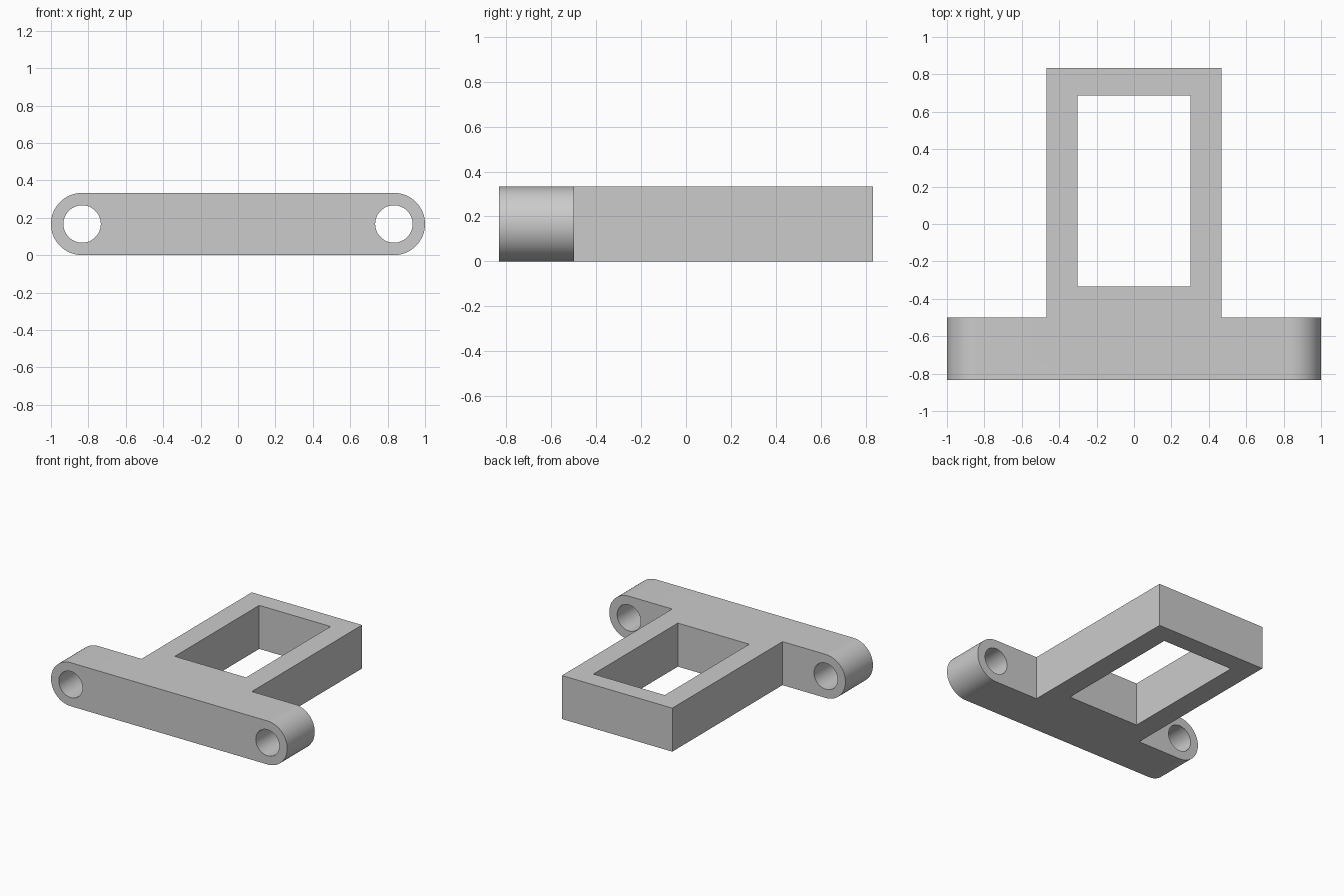
import bpy, bmesh, math
from mathutils import Vector

if "Cube" in bpy.data.objects:
    bpy.data.objects.remove(bpy.data.objects["Cube"], do_unlink=True)

HEIGHT = 0.333
RADIUS = HEIGHT / 2
END_X = 1 - RADIUS
FRONT, BAR_BACK, BACK = -0.833, -0.5, 0.833

grey = bpy.data.materials.new("plain_grey")
grey.use_nodes = True
colour = (0.6, 0.6, 0.6, 1)
grey.diffuse_color = colour
grey.node_tree.nodes["Principled BSDF"].inputs["Base Color"].default_value = colour


def prism(name, outline, sweep):
    """Extrude a closed outline along a vector."""
    bm = bmesh.new()
    face = bm.faces.new([bm.verts.new(p) for p in outline])
    swept = bmesh.ops.extrude_face_region(bm, geom=[face])["geom"]
    bmesh.ops.translate(bm, vec=Vector(sweep),
                        verts=[v for v in swept if isinstance(v, bmesh.types.BMVert)])
    bmesh.ops.recalc_face_normals(bm, faces=bm.faces)
    mesh = bpy.data.meshes.new(name)
    bm.to_mesh(mesh)
    bm.free()
    mesh.materials.append(grey)
    obj = bpy.data.objects.new(name, mesh)
    bpy.context.collection.objects.link(obj)
    return obj


def arc(x, radius, start, sweep, steps):
    return [(x + radius * math.cos(start + sweep * i / steps), FRONT,
             RADIUS + radius * math.sin(start + sweep * i / steps))
            for i in range(steps + 1)]


def block(name, half_width, y0, y1, z0, z1):
    w = half_width
    return prism(name, [(-w, y0, z0), (w, y0, z0), (w, y1, z0), (-w, y1, z0)],
                 (0, 0, z1 - z0))


def combine(target, tool, operation):
    mod = target.modifiers.new(operation.lower(), "BOOLEAN")
    mod.operation, mod.object, mod.solver = operation, tool, "EXACT"
    bpy.context.view_layer.objects.active = target
    bpy.ops.object.modifier_apply(modifier=mod.name)
    bpy.data.objects.remove(tool, do_unlink=True)


# Round-ended crossbar
outline = (arc(END_X, RADIUS, -math.pi / 2, math.pi, 32)
           + arc(-END_X, RADIUS, math.pi / 2, math.pi, 32))
bracket = prism("hinge_bracket", outline, (0, BAR_BACK - FRONT, 0))

# Rectangular frame with its window
combine(bracket, block("frame", 0.467, -0.7, BACK, 0, HEIGHT), "UNION")
combine(bracket, block("window_cutter", 0.302, -0.333, 0.688, -0.1, 0.5), "DIFFERENCE")

# Pin holes through both ends of the bar
for x in (-END_X, END_X):
    cutter = prism("pin_hole_cutter", arc(x, 0.1, 0, math.tau, 48)[:-1], (0, 0.6, 0))
    cutter.location.y = -0.1
    bpy.context.view_layer.update()
    combine(bracket, cutter, "DIFFERENCE")

bpy.ops.object.select_all(action="DESELECT")
bracket.select_set(True)
bpy.context.view_layer.objects.active = bracket
bpy.ops.object.shade_smooth_by_angle(angle=math.radians(30))
